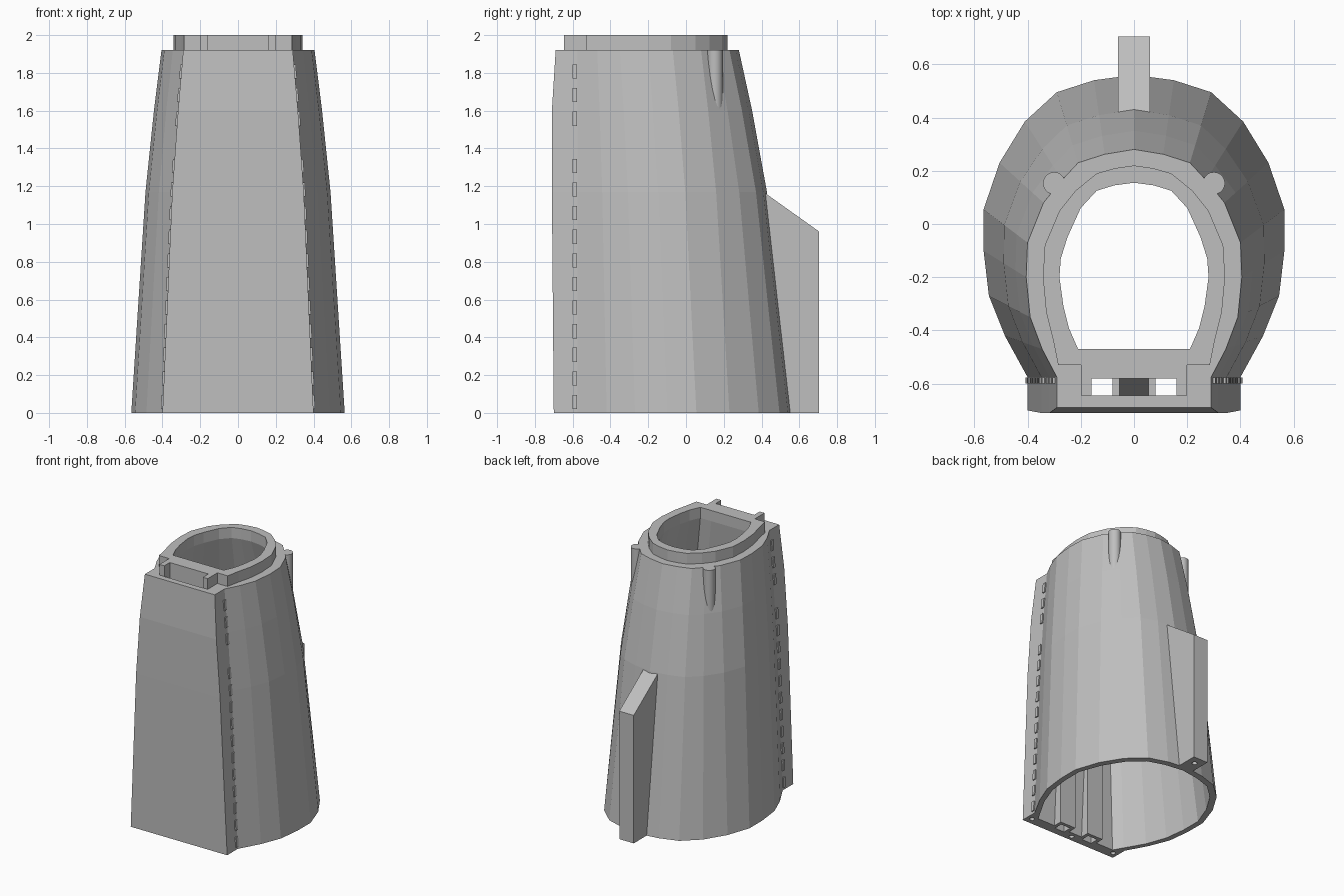
import bpy, bmesh, math
from mathutils import Vector

cube = bpy.data.objects.get("Cube")
if cube:
    bpy.data.objects.remove(cube, do_unlink=True)

grey = bpy.data.materials.new("plain_grey")
grey.use_nodes = True
COLOR = (0.52, 0.52, 0.52, 1)
grey.diffuse_color = COLOR
grey.node_tree.nodes["Principled BSDF"].inputs["Base Color"].default_value = COLOR


def finish(name, bm):
    bmesh.ops.recalc_face_normals(bm, faces=bm.faces)
    mesh = bpy.data.meshes.new(name)
    bm.to_mesh(mesh)
    bm.free()
    mesh.materials.append(grey)
    ob = bpy.data.objects.new(name, mesh)
    bpy.context.collection.objects.link(ob)
    return ob


def add_prism(bm, pts, lo, hi, axis):
    """Extrude a 2D outline along one axis."""
    def place(p, d):
        c = list(p)
        c.insert(axis, d)
        return bm.verts.new(c)
    a = [place(p, lo) for p in pts]
    b = [place(p, hi) for p in pts]
    bm.faces.new(a)
    bm.faces.new(b)
    skin(bm, a, b)


def skin(bm, a, b):
    n = len(a)
    for i in range(n):
        j = (i + 1) % n
        bm.faces.new((a[i], a[j], b[j], b[i]))


def prism(name, pts, lo, hi, axis):
    bm = bmesh.new()
    add_prism(bm, pts, lo, hi, axis)
    return finish(name, bm)


def rect(x0, x1, y0, y1):
    return [(x0, y0), (x1, y0), (x1, y1), (x0, y1)]


def disc(x, y, r, n=16):
    return [(x + r * math.cos(k * math.tau / n), y + r * math.sin(k * math.tau / n)) for k in range(n)]


def mirrored(half):
    """Close a right-hand outline that starts on the centre line."""
    return list(half) + [(-x, y) for x, y in reversed(half[1:])]


def blend(a, b, t):
    return [tuple(Vector(p).lerp(Vector(q), t)) for p, q in zip(a, b)]


def cut(ob, cutter):
    cutter.hide_render = True
    mod = ob.modifiers.new("cut", "BOOLEAN")
    mod.operation = "DIFFERENCE"
    mod.solver = "EXACT"
    mod.object = cutter
    bpy.context.view_layer.objects.active = ob
    bpy.ops.object.modifier_apply(modifier=mod.name)


# Half outlines, from the back centre round to the front panel corner
outer_base = [(0, .56), (.15, .54), (.29, .495), (.41, .385), (.505, .23), (.565, .055),
              (.565, -.10), (.545, -.27), (.485, -.42), (.40, -.575), (.40, -.70)]
outer_top = [(0, .28), (.11, .262), (.21, .23), (.27, .165), (.34, .08), (.40, -.07),
             (.405, -.2), (.39, -.35), (.345, -.47), (.29, -.575), (.29, -.69)]
inner_base = [(0, .515), (.14, .495), (.265, .455), (.375, .355), (.465, .21), (.525, .05),
              (.525, -.10), (.505, -.26), (.45, -.41), (.37, -.55), (.33, -.62)]
inner_top = [(0, .155), (.075, .145), (.14, .125), (.2, .06), (.25, -.05), (.275, -.13),
             (.28, -.2), (.265, -.31), (.245, -.39), (.21, -.47), (.12, -.47)]
TOP = 1.92
# height, outer blend, inner blend, front panel y
levels = [(0, 0, 0, -.70), (1.17, .47, .4, -.71), (1.6, .75, .72, -.71), (TOP, 1, 1, -.69)]

# Hollow tapered housing
bm = bmesh.new()
outer_rings, inner_rings = [], []
for z, t_out, t_in, front in levels:
    out = blend(outer_base, outer_top, t_out)
    out[-1] = (out[-1][0], front)
    inn = blend(inner_base, inner_top, t_in)
    outer_rings.append([bm.verts.new((x, y, z)) for x, y in mirrored(out)])
    inner_rings.append([bm.verts.new((x, y, z)) for x, y in mirrored(inn)])
for rings in (outer_rings, inner_rings):
    for a, b in zip(rings, rings[1:]):
        skin(bm, a, b)
skin(bm, outer_rings[0], inner_rings[0])
skin(bm, outer_rings[-1], inner_rings[-1])
housing = finish("housing", bm)

# Rear fin
fin = prism("rear_fin", [(.525, 0), (.705, 0), (.705, .96), (.41, 1.17), (.385, 1.17)], -.06, .06, 0)

# Channel rails inside the front wall
bm = bmesh.new()
for s in (-1, 1):
    add_prism(bm, rect(s * .12 - .065, s * .12 + .065, -.66, -.555), 0, 1.85, 2)
rails = finish("channel_rails", bm)

# Slots, centre pocket and screw holes
bm = bmesh.new()
for s in (-1, 1):
    add_prism(bm, rect(s * .12 - .04, s * .12 + .04, -.645, -.58), -.1, 2.1, 2)
for x, y in ((-.36, -.65), (.36, -.65), (0, -.66), (0, .64)):
    add_prism(bm, disc(x, y, .018, 12), -.1, .15, 2)
slots = finish("slot_cutter", bm)
pocket = prism("pocket_cutter", [(-.645, 1.6), (-.58, 1.75), (-.58, 2.1), (-.645, 2.1)], -.081, .081, 0)
for ob in (housing, rails, fin):
    cut(ob, slots)
cut(housing, pocket)

# Raised collar with two front posts
collar_half = [(0, .22), (.07, .21), (.14, .19), (.22, .125), (.28, .05), (.335, -.08),
               (.342, -.2), (.33, -.33), (.305, -.43), (.285, -.53), (.2, -.53),
               (.2, -.645), (.16, -.645), (.16, -.58)]
collar = prism("top_collar", mirrored(collar_half), TOP, 2, 2)
bore = prism("bore_cutter", mirrored(inner_top), 1.8, 2.1, 2)
cut(collar, bore)
for helper in (slots, pocket, bore):
    bpy.data.objects.remove(helper, do_unlink=True)

# Round ribs at the rear corners
for side, s in (("left", 1), ("right", -1)):
    rib = prism(side + "_rib", disc(s * .3, .153, .042, 20), 1.6, TOP, 2)
    bpy.ops.object.select_all(action="DESELECT")
    rib.select_set(True)
    bpy.context.view_layer.objects.active = rib
    bpy.ops.object.shade_smooth_by_angle()


# Rows of small tabs along the front panel edges
def flange_x(z):
    for (z0, t0, _, _), (z1, t1, _, _) in zip(levels, levels[1:]):
        if z <= z1:
            t = t0 + (t1 - t0) * (z - z0) / (z1 - z0)
            return .40 - .11 * t


bm = bmesh.new()
for k in range(15):
    if k == 11:
        continue
    z0 = .02 + k * .125
    z1 = z0 + .075
    for s in (-1, 1):
        pts = [(s * (flange_x(z) + d), z) for z, d in ((z0, -.03), (z0, .009), (z1, .009), (z1, -.03))]
        add_prism(bm, pts, -.6, -.576, 1)
finish("edge_tabs", bm)
